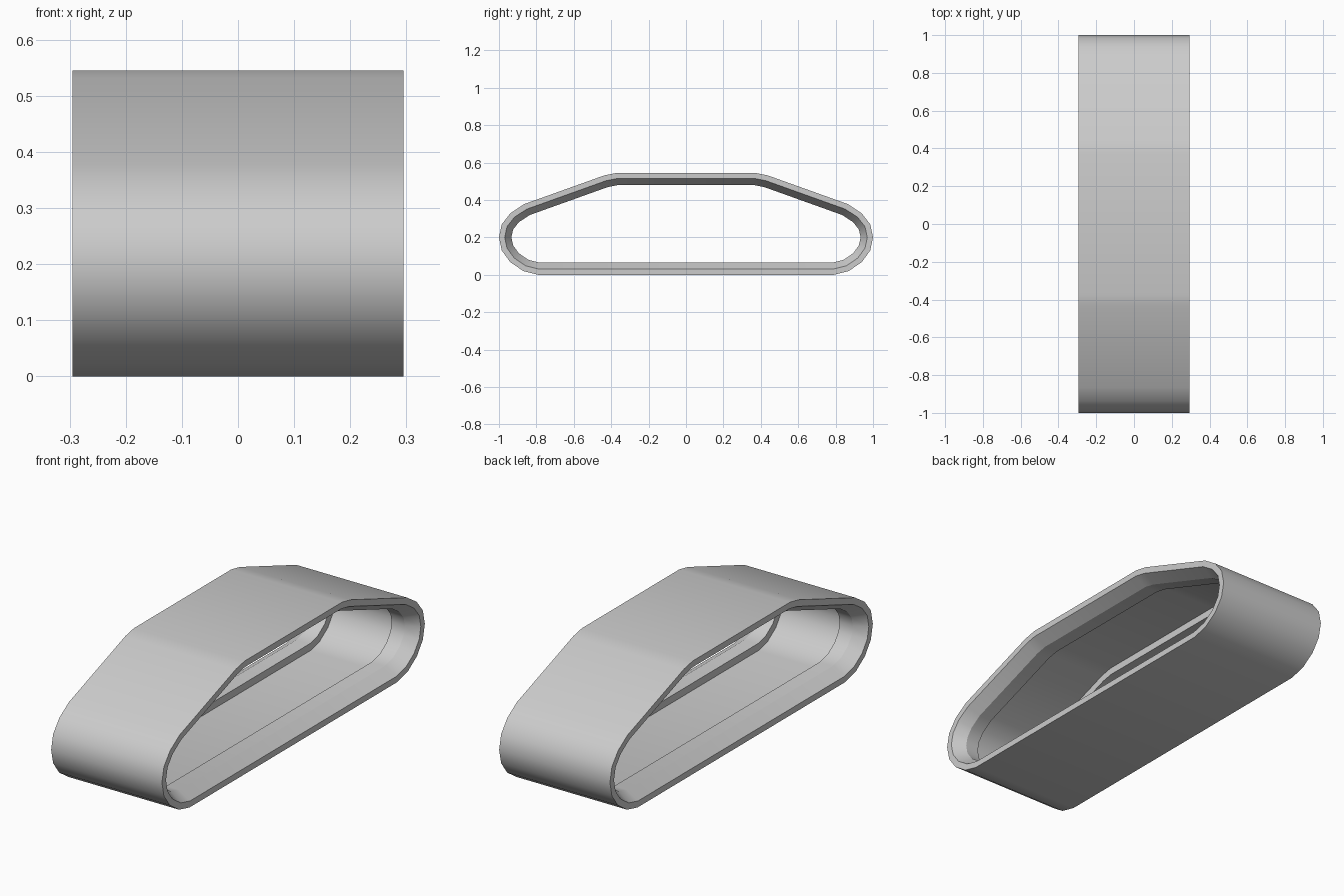
import bpy, bmesh
from mathutils import Vector

if "Cube" in bpy.data.objects:
    bpy.data.objects.remove(bpy.data.objects["Cube"])

# Outer side profile (y, z) of the front half, from bottom to top
half = [(0.79, 0.0), (0.87, 0.02), (0.94, 0.068), (0.985, 0.13), (1.0, 0.2),
        (0.985, 0.27), (0.938, 0.33), (0.865, 0.378), (0.435, 0.532), (0.37, 0.545)]
profile = half + [(-y, z) for y, z in reversed(half)]

# Cross-section of the band: (x, inward offset); raised lips with a recessed middle
W = 0.295
side = [(W, 0.0), (W, 0.03), (W - 0.06, 0.065), (W - 0.13, 0.065), (W - 0.13, 0.03)]
section = side + [(-x, d) for x, d in reversed(side)]


def inset(points, d):
    """Move a counter-clockwise loop inward by d with mitred corners."""
    result = []
    n = len(points)
    for i in range(n):
        a, b, c = (Vector(points[(i + k) % n]) for k in (-1, 0, 1))
        e1, e2 = (b - a).normalized(), (c - b).normalized()
        n1, n2 = Vector((-e1.y, e1.x)), Vector((-e2.y, e2.x))
        result.append(b + (n1 + n2) * d / (1 + n1.dot(n2)))
    return result


# Track band: one closed loop per section point, bridged into a ring
bm = bmesh.new()
loops = [[bm.verts.new((x, p[0], p[1])) for p in inset(profile, d)] for x, d in section]
n = len(profile)
for k, loop in enumerate(loops):
    nxt = loops[(k + 1) % len(loops)]
    for i in range(n):
        j = (i + 1) % n
        bm.faces.new((loop[i], loop[j], nxt[j], nxt[i]))
bmesh.ops.recalc_face_normals(bm, faces=bm.faces)

mesh = bpy.data.meshes.new("track_band")
bm.to_mesh(mesh)
bm.free()
band = bpy.data.objects.new("track_band", mesh)
bpy.context.collection.objects.link(band)
bpy.context.view_layer.objects.active = band
band.select_set(True)
bpy.ops.object.shade_smooth_by_angle(angle=0.52)
